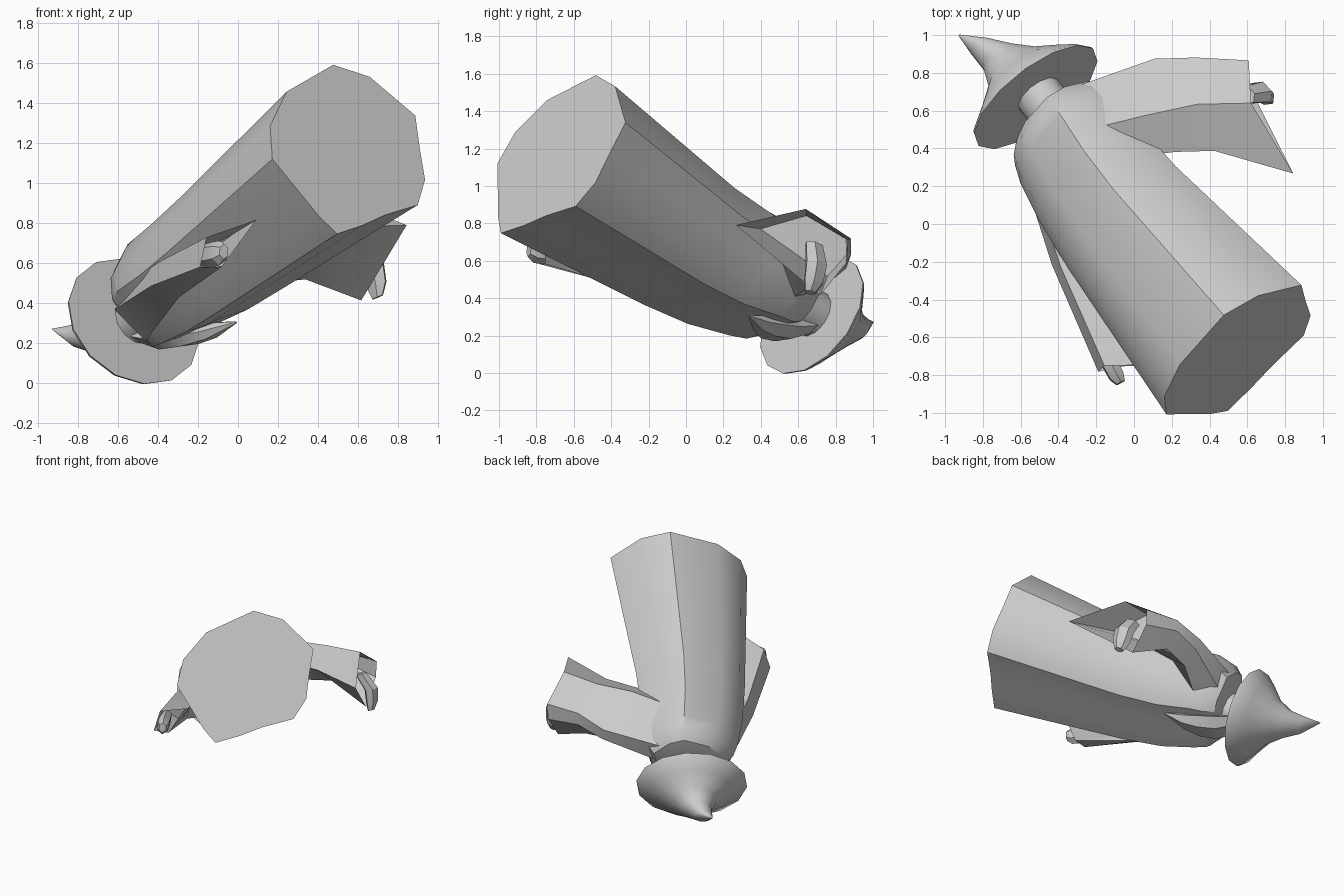
import bpy, bmesh, math
from mathutils import Vector, Matrix

if "Cube" in bpy.data.objects:
    bpy.data.objects.remove(bpy.data.objects["Cube"], do_unlink=True)

# single flat colour
grey = bpy.data.materials.new("plain_grey")
grey.use_nodes = True
grey.diffuse_color = (0.6, 0.6, 0.6, 1)
grey.node_tree.nodes["Principled BSDF"].inputs["Base Color"].default_value = (0.6, 0.6, 0.6, 1)

# tilted body frame: x across the shoulders, y to the chest, z up to the hat
up = Vector((-0.547, 0.711, -0.440)).normalized()
side = Vector((0.755, 0.648, 0.10))
side = (side - up * side.dot(up)).normalized()
chest = up.cross(side)
FRAME = Matrix.Translation((0.56, -0.70, 1.17)) @ Matrix((side, chest, up)).transposed().to_4x4()


def loft(name, rings, angle=35):
    """Skin a list of equal-length rings and close both ends."""
    bm = bmesh.new()
    vs = [[bm.verts.new(FRAME @ Vector(p)) for p in ring] for ring in rings]
    n = len(vs[0])
    for r0, r1 in zip(vs, vs[1:]):
        for i in range(n):
            j = (i + 1) % n
            bm.faces.new((r0[i], r0[j], r1[j], r1[i]))
    bm.faces.new(vs[0][::-1])
    bm.faces.new(vs[-1])
    bmesh.ops.recalc_face_normals(bm, faces=bm.faces[:])
    mesh = bpy.data.meshes.new(name)
    bm.to_mesh(mesh)
    bm.free()
    mesh.materials.append(grey)
    ob = bpy.data.objects.new(name, mesh)
    bpy.context.collection.objects.link(ob)
    bpy.ops.object.select_all(action='DESELECT')
    ob.select_set(True)
    bpy.context.view_layer.objects.active = ob
    bpy.ops.object.shade_smooth_by_angle(angle=math.radians(angle))
    return ob


def oval(centre, ra, rb, n):
    a, b, h = centre
    return [(a + ra * math.cos(2 * math.pi * i / n),
             b + rb * math.sin(2 * math.pi * i / n), h) for i in range(n)]


def tube(name, path, sizes, n=6, angle=35):
    """Horizontal ovals stacked along a path."""
    return loft(name, [oval(c, ra, rb, n) for c, (ra, rb) in zip(path, sizes)], angle)


def sleeve(name, rings):
    """Loft with a hollow cuff running back up the arm."""
    elbow, cuff = ([Vector(p) for p in r] for r in rings[-2:])
    inner = [c.lerp(e, 0.75) for c, e in zip(cuff, elbow)]
    mid = sum(inner, Vector()) / len(inner)
    loft(name, rings + [[mid + (p - mid) * 0.88 for p in inner]], 30)


# robe: uneven hem outline shrinking towards the shoulders (height, scale, shift)
hem = [(0.12, -0.47), (0.32, -0.38), (0.51, -0.14), (0.455, 0.04), (0.41, 0.21),
       (0.30, 0.34), (0.07, 0.37), (-0.10, 0.41), (-0.28, 0.436), (-0.35, 0.33),
       (-0.50, -0.01), (-0.43, -0.19), (-0.24, -0.36)]
levels = [(0.015, 0.995, 0, 0), (1.05, 0.79, -0.045, 0.01), (1.35, 0.74, -0.04, 0.0),
          (1.60, 0.69, -0.015, -0.03), (1.70, 0.63, -0.01, -0.03),
          (1.77, 0.51, 0, -0.03), (1.80, 0.28, 0, -0.01)]
loft("robe", [[(a * s + da, b * s + db, h) for a, b in hem] for h, s, da, db in levels])

# raised sleeve: top, back, hanging edge, front, outer for each ring
sleeve("raised_sleeve", [
    [(0.17, -0.17, 1.77), (0.12, -0.27, 1.47), (0.21, -0.13, 1.24), (0.16, 0.12, 1.62), (0.17, 0.00, 1.77)],
    [(0.62, -0.13, 1.60), (0.42, -0.24, 1.32), (0.40, -0.07, 1.13), (0.50, 0.05, 1.54), (0.62, -0.04, 1.61)],
    [(0.80, -0.12, 1.45), (0.66, -0.17, 1.21), (0.56, 0.00, 1.02), (0.72, 0.09, 1.46), (0.79, -0.04, 1.49)],
    [(1.00, -0.01, 1.29), (0.88, -0.09, 1.05), (0.80, 0.17, 0.70), (0.88, 0.30, 1.31), (0.98, 0.10, 1.34)],
])

# lowered sleeve: outer, back, hanging edge, front for each ring
sleeve("lowered_sleeve", [
    [(-0.29, 0.00, 1.75), (-0.32, -0.05, 1.50), (-0.32, 0.02, 1.30), (-0.22, 0.21, 1.70)],
    [(-0.51, 0.12, 1.19), (-0.47, 0.03, 1.10), (-0.36, 0.08, 0.95), (-0.41, 0.22, 1.14)],
    [(-0.68, 0.28, 0.61), (-0.62, 0.15, 0.55), (-0.42, 0.16, 0.38), (-0.58, 0.31, 0.57)],
])


# hands: blunt mittens
def hand(name, path, radii):
    rings = []
    pts = [Vector(p) for p in path]
    d = (pts[-1] - pts[0]).normalized()
    e = d.cross(Vector((1, 0.2, 0.1))).normalized()
    f = d.cross(e)
    for p, r in zip(pts, radii):
        rings.append([p + (e * math.cos(t) * 1.2 + f * math.sin(t) * 0.85) * r
                      for t in (k * math.pi / 3 for k in range(6))])
    loft(name, rings, 25)


hand("raised_hand", [(0.87, 0.06, 1.18), (0.93, 0.18, 1.19), (0.925, 0.27, 1.21), (0.91, 0.33, 1.22)],
     [0.05, 0.06, 0.055, 0.03])
hand("lowered_hand", [(-0.57, 0.19, 0.69), (-0.60, 0.235, 0.58), (-0.615, 0.26, 0.51), (-0.62, 0.27, 0.47)],
     [0.045, 0.055, 0.052, 0.032])

# head and beard
tube("head", [(0, 0, 1.70), (0, 0, 1.96)], [(0.13, 0.13)] * 2, 12)
tube("beard", [(0, 0.09, 1.92), (0.0, 0.16, 1.80), (0.03, 0.21, 1.68), (0.08, 0.25, 1.57), (0.15, 0.28, 1.43)],
     [(0.10, 0.05), (0.13, 0.075), (0.12, 0.07), (0.075, 0.05), (0.005, 0.005)], 6)

# hat: flat-bottomed wide brim, concave crown and tip bent backwards
tube("hat", [(-0.02, 0, 1.945), (-0.02, 0, 1.96), (-0.01, -0.01, 2.04), (-0.01, -0.02, 2.13),
             (-0.035, -0.055, 2.23), (-0.075, -0.11, 2.33), (-0.12, -0.20, 2.42)],
     [(0.40, 0.35), (0.395, 0.345), (0.29, 0.27), (0.18, 0.175),
      (0.11, 0.105), (0.065, 0.065), (0.004, 0.004)], 14, 45)
